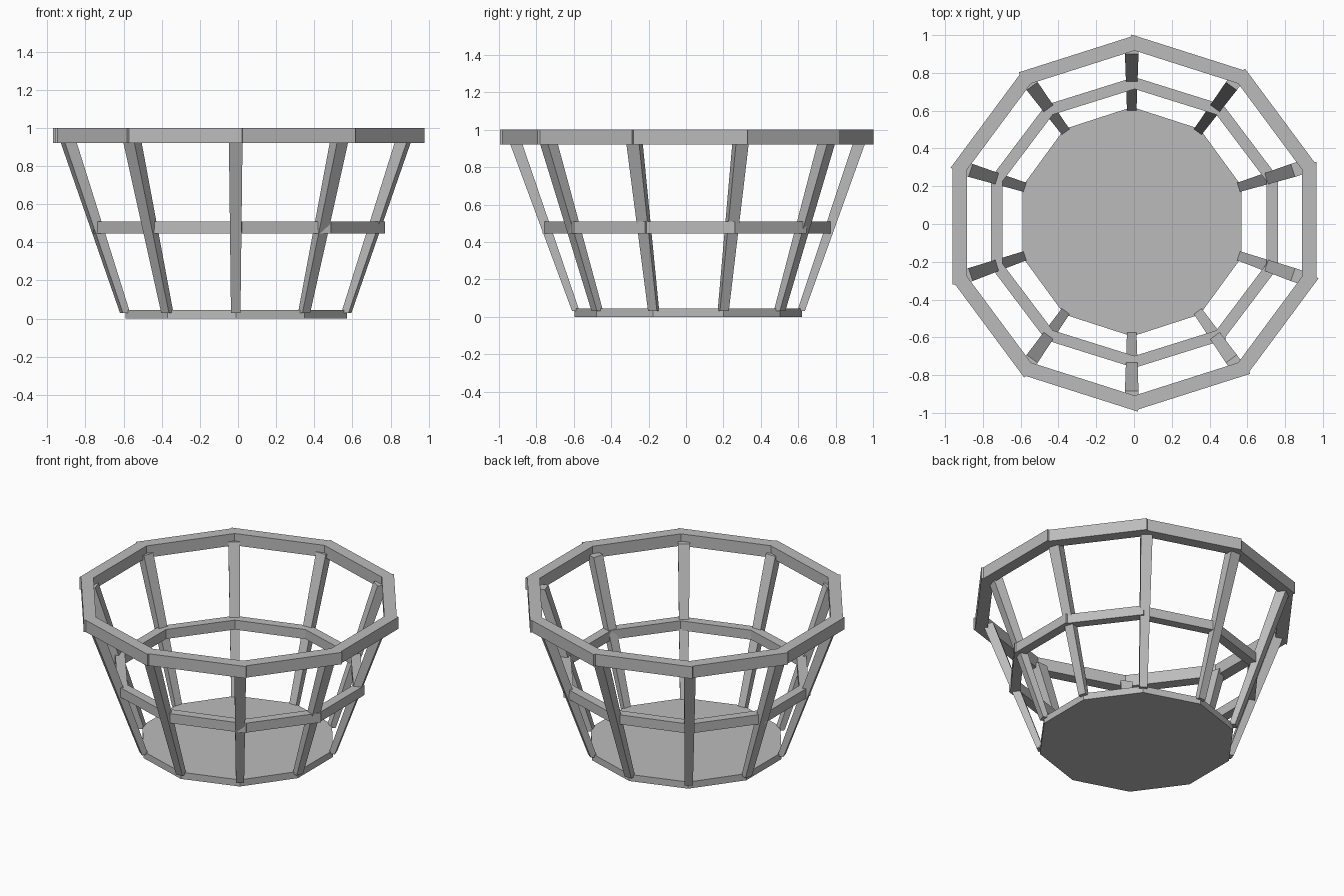
import bpy
import bmesh
from math import cos, sin, pi
from mathutils import Vector

SIDES = 10
UP = Vector((0, 0, 1))

cube = bpy.data.objects.get("Cube")
if cube:
    bpy.data.objects.remove(cube, do_unlink=True)

grey = bpy.data.materials.new("plain grey")
grey.use_nodes = True
colour = (0.5, 0.5, 0.5, 1)
grey.diffuse_color = colour
grey.node_tree.nodes["Principled BSDF"].inputs["Base Color"].default_value = colour


def corner(i, rx, ry, z, cx, cy):
    """Point i of a decagon with a corner at the back."""
    a = pi / 2 + 2 * pi * i / SIDES
    return Vector((cx + rx * cos(a), cy + ry * sin(a), z))


def beam(bm, start, end, side, up, size_start, size_end):
    """Four-sided bar lofted between two rectangles."""
    rings = []
    for p, (w, h) in ((start, size_start), (end, size_end)):
        rings.append([bm.verts.new(p + side * w * s / 2 + up * h * t / 2)
                      for s, t in ((-1, -1), (1, -1), (1, 1), (-1, 1))])
    a, b = rings
    bm.faces.new(a)
    bm.faces.new(b[::-1])
    for i in range(4):
        j = (i + 1) % 4
        bm.faces.new((a[i], b[i], b[j], a[j]))


def finish(name, bm):
    bmesh.ops.recalc_face_normals(bm, faces=bm.faces)
    mesh = bpy.data.meshes.new(name)
    bm.to_mesh(mesh)
    bm.free()
    mesh.materials.append(grey)
    obj = bpy.data.objects.new(name, mesh)
    bpy.context.collection.objects.link(obj)


def rail(name, rx, ry, z, centre, size, overlap):
    """Ring of straight bars whose ends cross at the corners."""
    bm = bmesh.new()
    for i in range(SIDES):
        p = corner(i, rx, ry, z, *centre)
        q = corner(i + 1, rx, ry, z, *centre)
        along = (q - p).normalized()
        beam(bm, p - along * overlap * 0.4, q + along * overlap,
             along.cross(UP), UP, size, size)
    finish(name, bm)


# Floor plate
bm = bmesh.new()
floor = bm.faces.new([bm.verts.new(corner(i, 0.61, 0.607, 0, -0.01, 0.012))
                      for i in range(SIDES)])
lifted = bmesh.ops.extrude_face_region(bm, geom=[floor])["geom"]
bmesh.ops.translate(bm, vec=UP * 0.045,
                    verts=[v for v in lifted if isinstance(v, bmesh.types.BMVert)])
finish("floor_plate", bm)

# Rails
rail("top_rail", 0.973, 0.953, 0.96, (0.003, 0.005), (0.076, 0.08), 0.03)
rail("middle_rail", 0.767, 0.738, 0.478, (0.003, 0.008), (0.06, 0.064), 0.025)

# Leaning posts, wider at the top
bm = bmesh.new()
for i in range(SIDES):
    foot = corner(i, 0.61, 0.602, 0.03, -0.012, 0.013)
    head = corner(i, 0.93, 0.925, 0.95, -0.012, 0.008)
    out = corner(i, 1, 1, 0, 0, 0)
    beam(bm, foot, head, out.cross(UP), out, (0.05, 0.04), (0.072, 0.066))
finish("posts", bm)
